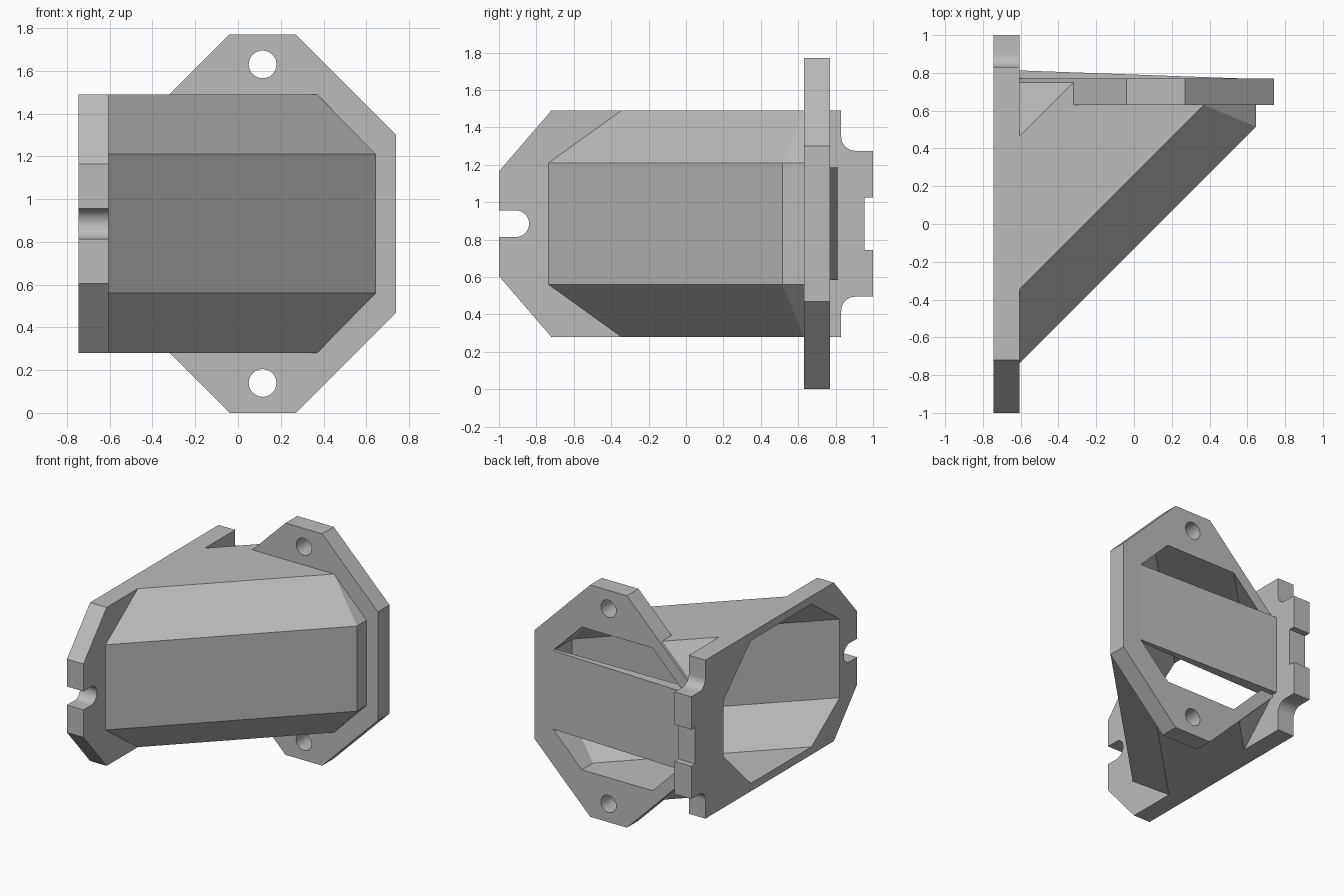
import bpy, bmesh
from math import sin, cos, radians
from mathutils import Vector

cube = bpy.data.objects.get("Cube")
if cube:
    bpy.data.objects.remove(cube, do_unlink=True)

grey = bpy.data.materials.new("plain grey")
grey.use_nodes = True
GREY = (0.5, 0.5, 0.5, 1)
grey.diffuse_color = GREY
grey.node_tree.nodes["Principled BSDF"].inputs["Base Color"].default_value = GREY

MID = 0.885  # height of the horizontal symmetry plane


def finish(name, bm):
    bmesh.ops.recalc_face_normals(bm, faces=bm.faces)
    mesh = bpy.data.meshes.new(name)
    bm.to_mesh(mesh)
    bm.free()
    mesh.materials.append(grey)
    obj = bpy.data.objects.new(name, mesh)
    bpy.context.collection.objects.link(obj)
    return obj


def mirrored_hull(name, upper):
    """Convex solid from upper points and their mirror below MID."""
    bm = bmesh.new()
    for x, y, z in upper:
        bm.verts.new((x, y, z))
        bm.verts.new((x, y, 2 * MID - z))
    res = bmesh.ops.convex_hull(bm, input=bm.verts)
    loose = [v for v in bm.verts if not v.link_faces]
    bmesh.ops.delete(bm, geom=loose, context='VERTS')
    bmesh.ops.dissolve_limit(bm, angle_limit=radians(1.5),
                             verts=bm.verts, edges=bm.edges)
    return finish(name, bm)


def prism(name, points, depth):
    """Extrude a closed outline of 3D points along depth."""
    bm = bmesh.new()
    face = bm.faces.new([bm.verts.new(p) for p in points])
    res = bmesh.ops.extrude_face_region(bm, geom=[face])
    verts = [g for g in res["geom"] if isinstance(g, bmesh.types.BMVert)]
    bmesh.ops.translate(bm, verts=verts, vec=Vector(depth))
    return finish(name, bm)


def arc(cx, cz, r, a0, a1, steps):
    angles = [radians(a0 + (a1 - a0) * i / steps) for i in range(steps + 1)]
    return [(cx + r * cos(a), cz + r * sin(a)) for a in angles]


def cut(obj, cutter):
    mod = obj.modifiers.new("cut", 'BOOLEAN')
    mod.operation = 'DIFFERENCE'
    mod.solver = 'EXACT'
    mod.object = cutter


# Mounting plate with front slot, rear notch and filleted rear tab
half = [(0.955, 1.025), (1, 1.025), (1, 1.275)]
half += arc(0.905, 1.35, 0.075, 270, 180, 10)
half += [(0.83, 1.49), (-0.72, 1.49), (-1, 1.165), (-1, 0.956)]
half += arc(-0.91, MID, 0.071, 90, 0, 12)
outline = half + [(y, 2 * MID - z) for y, z in reversed(half[:-1])]
plate = prism("side_plate", [(-0.745, y, z) for y, z in outline], (0.14, 0, 0))

# Rear flange
half = [(-0.605, 1.205), (-0.04, 1.77), (0.27, 1.77), (0.74, 1.3)]
outline = half + [(x, 2 * MID - z) for x, z in reversed(half)]
flange = prism("rear_flange", [(x, 0.63, z) for x, z in outline], (0, 0.14, 0))

# Slanted hood between plate and flange
hood = mirrored_hull("hood", [
    (-0.605, -0.345, 1.49), (0.37, 0.63, 1.49), (0.37, 0.7, 1.49),
    (-0.32, 0.75, 1.49), (-0.605, 0.465, 1.49),
    (-0.605, -0.735, 1.21), (0.645, 0.515, 1.21), (0.645, 0.7, 1.21),
    (-0.605, 0.765, 1.19)])

# Cavity running through plate, hood and flange
cavity = mirrored_hull("cavity_cutter", [
    (-0.8, -0.505, 1.43), (0.34, 0.635, 1.43), (0.34, 0.85, 1.43),
    (-0.176, 0.85, 1.43), (-0.8, 0.226, 1.43),
    (-0.8, -0.845, 1.185), (0.585, 0.54, 1.185), (0.585, 0.85, 1.185),
    (-0.421, 0.85, 1.185), (-0.8, 0.471, 1.185),
    (-0.8, 0.556, 1.1), (-0.506, 0.85, 1.1)])
cutters = [cavity]
for part in (plate, flange, hood):
    cut(part, cavity)

# Bolt holes in the flange
for label, z in (("upper", 1.63), ("lower", 0.14)):
    ring = arc(0.115, z, 0.065, 0, 345, 23)
    hole = prism(label + "_hole_cutter", [(x, 0.5, h) for x, h in ring], (0, 0.4, 0))
    cut(flange, hole)
    cutters.append(hole)

# Tapered bridge across the flange opening to the plate
bridge = prism("rear_bridge", [
    (0.59, 0.77, 0.585), (-0.61, 0.813, 0.585),
    (-0.61, 0.72, 0.585), (0.59, 0.745, 0.585)], (0, 0, 0.6))

# Bake the cuts, drop the cutters and shade
parts = (plate, flange, hood, bridge)
bpy.context.view_layer.update()
deps = bpy.context.evaluated_depsgraph_get()
baked = [bpy.data.meshes.new_from_object(p.evaluated_get(deps)) for p in parts]
for part, mesh in zip(parts, baked):
    part.modifiers.clear()
    part.data = mesh
for cutter in cutters:
    bpy.data.objects.remove(cutter, do_unlink=True)
bpy.ops.object.select_all(action='DESELECT')
for part in parts:
    part.select_set(True)
bpy.context.view_layer.objects.active = plate
bpy.ops.object.shade_smooth_by_angle(angle=radians(30))
